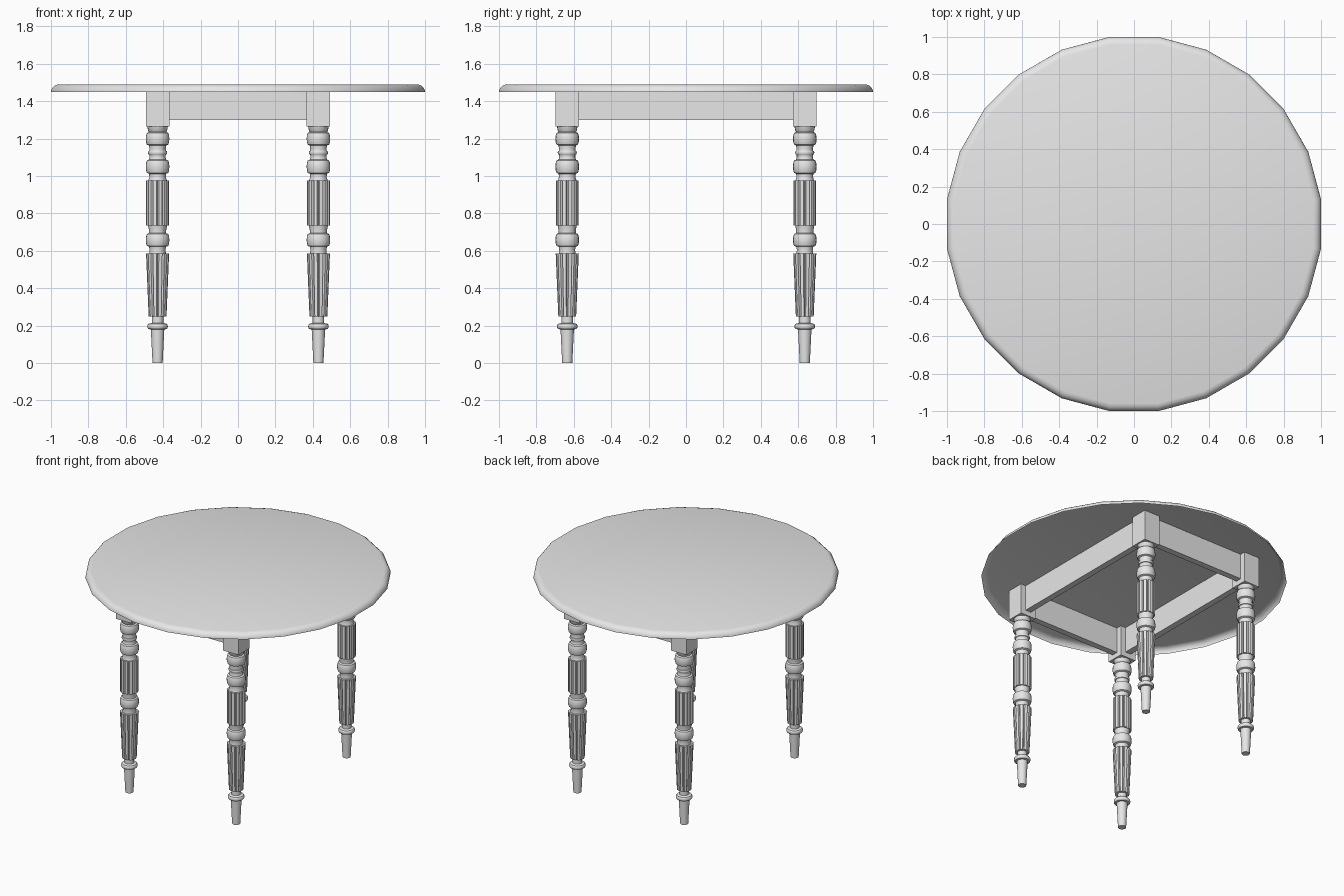
import bpy, bmesh, math

cube = bpy.data.objects.get("Cube")
if cube:
    bpy.data.objects.remove(cube, do_unlink=True)

grey = bpy.data.materials.new("plain_grey")
grey.use_nodes = True
grey.diffuse_color = (0.8, 0.8, 0.8, 1)
grey.node_tree.nodes["Principled BSDF"].inputs["Base Color"].default_value = (0.8, 0.8, 0.8, 1)


def finish(name, bm, smooth=None, location=(0, 0, 0)):
    bmesh.ops.recalc_face_normals(bm, faces=bm.faces)
    mesh = bpy.data.meshes.new(name)
    bm.to_mesh(mesh)
    bm.free()
    mesh.materials.append(grey)
    obj = bpy.data.objects.new(name, mesh)
    obj.location = location
    bpy.context.collection.objects.link(obj)
    if smooth:
        bpy.ops.object.select_all(action="DESELECT")
        obj.select_set(True)
        bpy.context.view_layer.objects.active = obj
        bpy.ops.object.shade_smooth_by_angle(angle=math.radians(smooth))
    return obj


def box(name, size, location):
    bm = bmesh.new()
    bmesh.ops.create_cube(bm, size=1)
    bmesh.ops.scale(bm, vec=size, verts=bm.verts)
    return finish(name, bm, location=location)


def skin(bm, rings, cap_start=True, cap_end=True):
    """Join matching rings of points into a tube."""
    rows = [[bm.verts.new(p) for p in ring] for ring in rings]
    n = len(rows[0])
    for a, b in zip(rows, rows[1:]):
        for i in range(n):
            j = (i + 1) % n
            bm.faces.new((a[i], a[j], b[j], b[i]))
    if cap_start:
        bm.faces.new(rows[0][::-1])
    if cap_end:
        bm.faces.new(rows[-1])


def circle(radius, z, sides, turn=0.0):
    steps = [2 * math.pi * (i + turn) / sides for i in range(sides)]
    return [(radius * math.cos(a), radius * math.sin(a), z) for a in steps]


def fluted(radius, z, depth, flutes=12):
    """Ring with flat ridges and narrow grooves."""
    points = []
    for i in range(flutes):
        for offset, r in ((0.0, radius - depth), (0.2, radius), (0.8, radius)):
            a = 2 * math.pi * (i + offset) / flutes
            points.append((r * math.cos(a), r * math.sin(a), z))
    return points


def bulb(z0, z1, neck, belly, steps=6):
    """Rounded profile swelling from neck to belly."""
    out = []
    for i in range(steps + 1):
        t = math.pi * i / steps
        out.append((neck + (belly - neck) * math.sin(t) ** 0.6 if 0 < i < steps else neck,
                    z0 + (z1 - z0) * (1 - math.cos(t)) / 2))
    return out


# Round top: an open shell with a rounded upper edge
bm = bmesh.new()
corner = 1 / math.cos(math.pi / 24)
edge = [(1.0, 1.45), (0.998, 1.462), (0.99, 1.475), (0.978, 1.485), (0.96, 1.49)]
skin(bm, [circle(r * corner, z, 24, 0.5) for r, z in edge], cap_start=False)
top = finish("table_top", bm, smooth=40)
# The open shell must face outwards
if top.data.polygons[-1].normal.z < 0:
    top.data.flip_normals()

# Turned leg outline, from foot to block
foot = [(0.027, 0), (0.036, 0.18)] + bulb(0.18, 0.212, 0.038, 0.055) + [(0.031, 0.215), (0.031, 0.255)]
lower_neck = [(0.046, 0.58), (0.042, 0.605)] + bulb(0.622, 0.695, 0.046, 0.063) + [(0.046, 0.71), (0.052, 0.74)]
upper_neck = ([(0.052, 0.97), (0.044, 0.995)] + bulb(1.012, 1.088, 0.046, 0.063)
              + [(0.043, 1.1), (0.043, 1.112)] + bulb(1.115, 1.135, 0.045, 0.051)
              + [(0.043, 1.145), (0.046, 1.158)] + bulb(1.163, 1.235, 0.046, 0.063)
              + [(0.05, 1.24), (0.056, 1.27)])

LEG_X, LEG_Y, BLOCK = 0.43, 0.635, 0.125
TOP_Z = 1.485
for x, side in ((LEG_X, "left"), (-LEG_X, "right")):
    for y, end in ((-LEG_Y, "front"), (LEG_Y, "back")):
        bm = bmesh.new()
        for part in (foot, lower_neck, upper_neck):
            skin(bm, [circle(r, z, 20) for r, z in part])
        # Fluted drums
        skin(bm, [fluted(0.048, 0.25, 0.009), fluted(0.062, 0.585, 0.012)])
        skin(bm, [fluted(0.061, 0.735, 0.011), fluted(0.061, 0.975, 0.011)])
        finish(f"{end}_{side}_leg", bm, smooth=35, location=(x, y, 0))
        box(f"{end}_{side}_leg_block", (BLOCK, BLOCK, TOP_Z - 1.265),
            (x, y, (TOP_Z + 1.265) / 2))

# Aprons between the blocks
rail_z, rail_h, rail_t = (TOP_Z + 1.3) / 2, TOP_Z - 1.3, 0.045
for sign, end, side in ((-1, "front", "right"), (1, "back", "left")):
    box(f"{end}_apron", (2 * LEG_X - BLOCK, rail_t, rail_h), (0, sign * LEG_Y, rail_z))
    box(f"{side}_apron", (rail_t, 2 * LEG_Y - BLOCK, rail_h), (sign * LEG_X, 0, rail_z))
